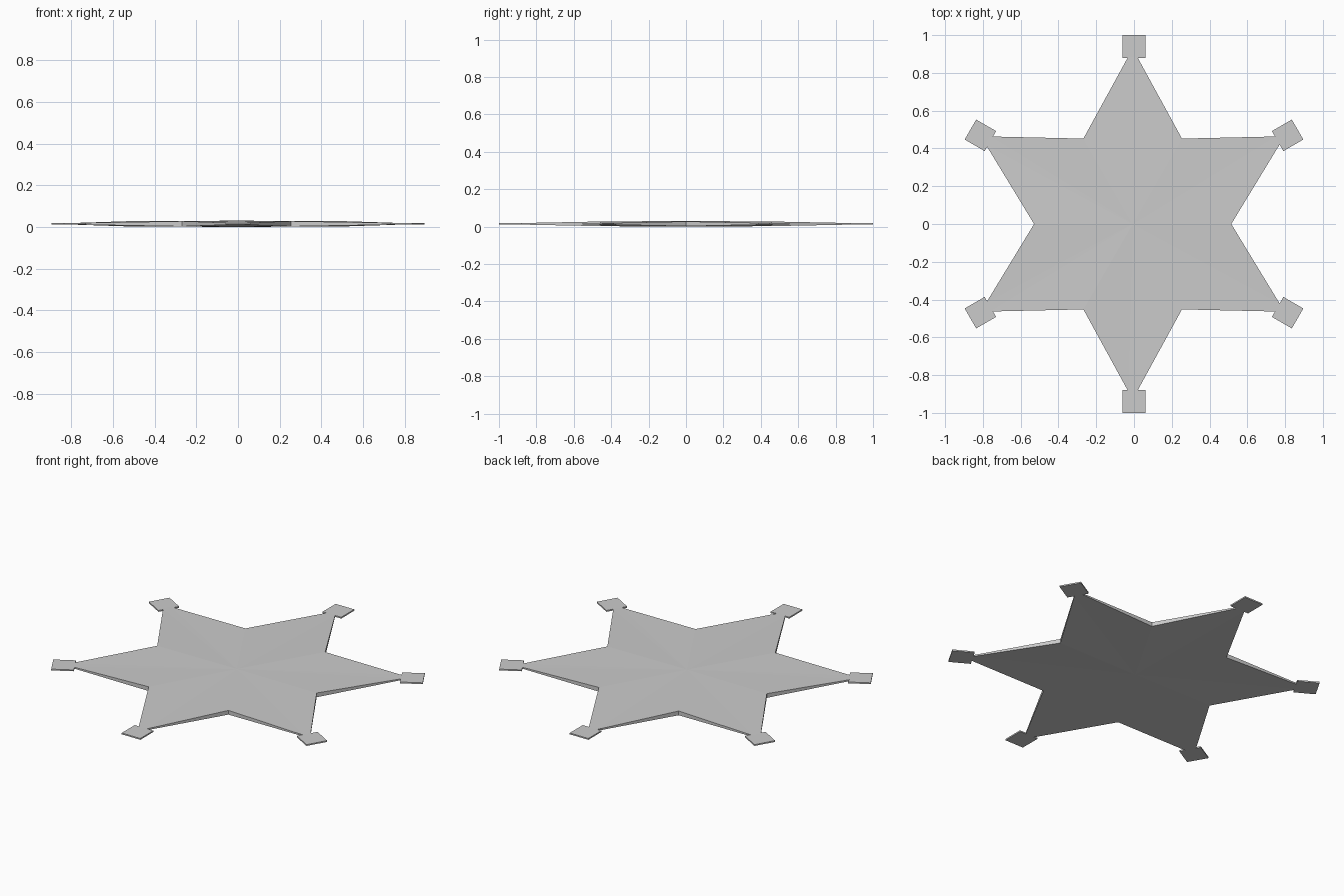
import bpy, bmesh
from math import sin, cos, pi, radians
from mathutils import Matrix

cube = bpy.data.objects.get("Cube")
if cube:
    bpy.data.objects.remove(cube, do_unlink=True)

MID = 0.015          # height of the middle plane
ARM_R = 0.885        # distance at which the arms are cut off
NECK = 0.024         # half width of an arm at its cut end
VALLEY_R = 0.522

gray = bpy.data.materials.new("plain gray")
gray.use_nodes = True
gray.diffuse_color = (0.6, 0.6, 0.6, 1)
gray.node_tree.nodes["Principled BSDF"].inputs["Base Color"].default_value = (0.6, 0.6, 0.6, 1)


def add_object(name, bm):
    bmesh.ops.recalc_face_normals(bm, faces=bm.faces)
    mesh = bpy.data.meshes.new(name)
    bm.to_mesh(mesh)
    bm.free()
    mesh.materials.append(gray)
    obj = bpy.data.objects.new(name, mesh)
    bpy.context.collection.objects.link(obj)
    return obj


# Star body: thick in the middle, thinning along each arm
outline = []
for i in range(6):
    a = radians(30 + 60 * i)
    for side in (-NECK, NECK):
        outline.append((ARM_R * cos(a) - side * sin(a),
                        ARM_R * sin(a) + side * cos(a), 0.004))
    v = a + pi / 6
    outline.append((VALLEY_R * cos(v), VALLEY_R * sin(v), 0.0125))

bm = bmesh.new()
rings = []
for s in (1, -1):
    ring = [bm.verts.new((x, y, MID + s * h)) for x, y, h in outline]
    hub = bm.verts.new((0, 0, MID + s * MID))
    for i in range(6):
        valley_a, end_a, end_b, valley_b = (ring[(3 * i + k) % 18] for k in (-1, 0, 1, 2))
        bm.faces.new((hub, valley_a, end_a))
        bm.faces.new((hub, end_a, end_b))
        bm.faces.new((hub, end_b, valley_b))
    rings.append(ring)
top, low = rings
for i in range(18):
    j = (i + 1) % 18
    bm.faces.new((top[i], top[j], low[j], low[i]))
star = add_object("star_body", bm)
star.location.x = -0.007

# Square tile on the end of each arm
for i in range(6):
    bm = bmesh.new()
    place = (Matrix.Rotation(radians(30 + 60 * i), 4, 'Z')
             @ Matrix.Translation((0.939, 0, MID))
             @ Matrix.Diagonal((0.122, 0.122, 0.008, 1)))
    bmesh.ops.create_cube(bm, size=1, matrix=place)
    add_object(f"end_tile_{i + 1}", bm)
